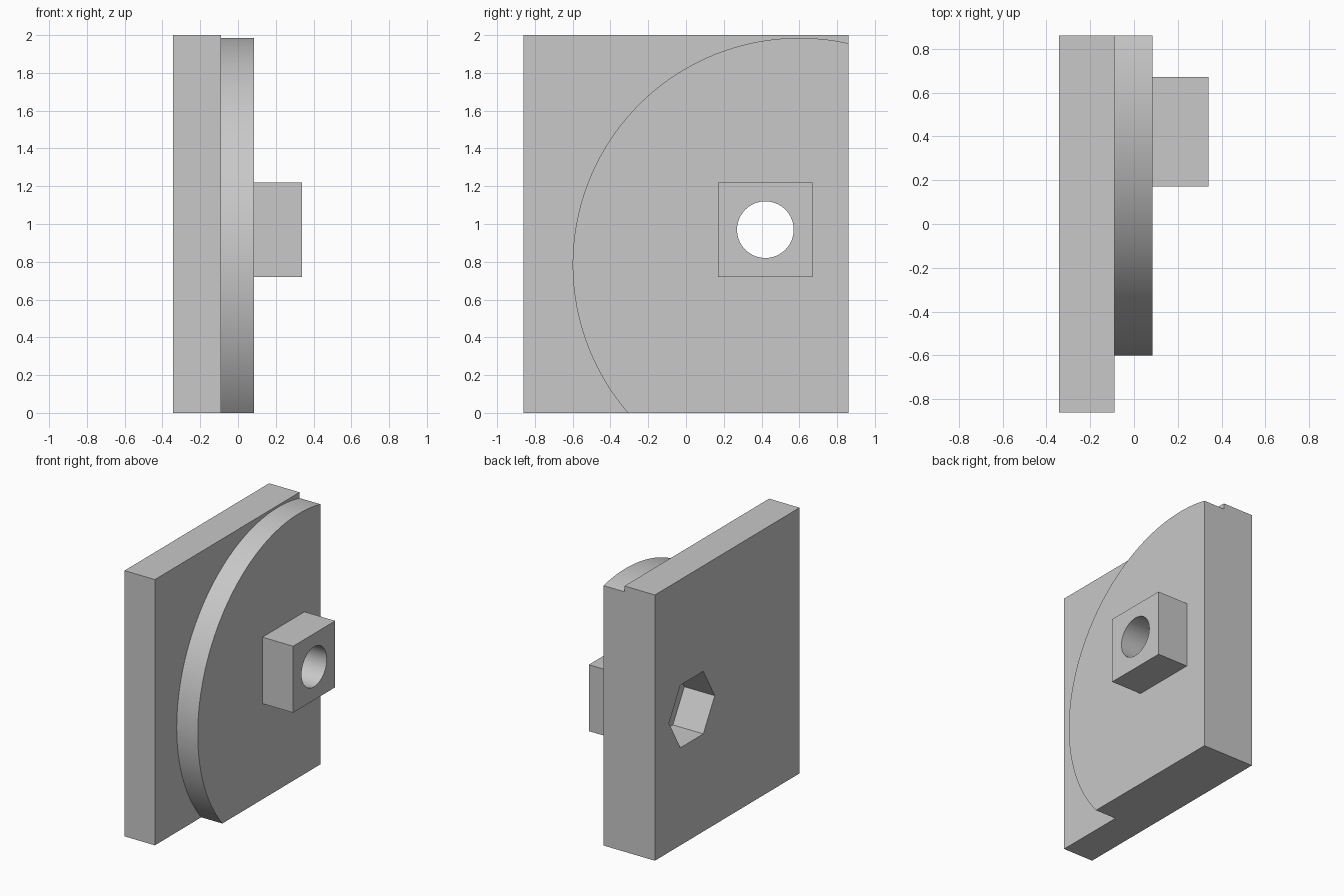
import bpy
import math

if "Cube" in bpy.data.objects:
    bpy.data.objects.remove(bpy.data.objects["Cube"], do_unlink=True)

grey = bpy.data.materials.new("plain grey")
grey.use_nodes = True
GREY = (0.58, 0.58, 0.58, 1)
grey.diffuse_color = GREY
grey.node_tree.nodes["Principled BSDF"].inputs["Base Color"].default_value = GREY


def prism(name, outline, x0, x1):
    """Extrude a (y, z) outline along x."""
    n = len(outline)
    verts = [(x, y, z) for x in (x0, x1) for y, z in outline]
    faces = [tuple(reversed(range(n))), tuple(range(n, 2 * n))]
    faces += [(i, (i + 1) % n, n + (i + 1) % n, n + i) for i in range(n)]
    mesh = bpy.data.meshes.new(name)
    mesh.from_pydata(verts, [], faces)
    mesh.materials.append(grey)
    obj = bpy.data.objects.new(name, mesh)
    bpy.context.collection.objects.link(obj)
    return obj


def rect(y0, y1, z0, z1):
    return [(y0, z0), (y1, z0), (y1, z1), (y0, z1)]


def arc(cy, cz, r, n, start=0.0, end=math.tau, closed=True):
    steps = n if closed else n - 1
    return [(cy + r * math.cos(start + (end - start) * i / steps),
             cz + r * math.sin(start + (end - start) * i / steps)) for i in range(n)]


def cut(obj, cutter):
    mod = obj.modifiers.new("cut " + cutter.name, 'BOOLEAN')
    mod.operation = 'DIFFERENCE'
    mod.solver = 'EXACT'
    mod.object = cutter


# Main dimensions
BACK, STEP, FACE, TIP = -0.343, -0.09, 0.085, 0.34
HALF, TOP = 0.86, 2.0
HOLE_Y, HOLE_Z = 0.42, 0.97

# Back plate
back_plate = prism("back_plate", rect(-HALF, HALF, 0, TOP), BACK, STEP)

# Raised disc trimmed by the bottom and rear edges of the plate
cy, cz, r = 0.60, 0.785, 1.20
a0 = math.acos((HALF - cy) / r)
a1 = math.pi + math.asin(cz / r)
profile = arc(cy, cz, r, 80, a0, a1, closed=False) + [(HALF, 0)]
raised_disc = prism("raised_disc", profile, STEP, FACE)

# Square boss
boss = prism("square_boss", rect(HOLE_Y - 0.25, HOLE_Y + 0.25, HOLE_Z - 0.25, HOLE_Z + 0.25), FACE, TIP)

# Round bolt hole and hexagonal nut pocket
bolt_cutter = prism("bolt_hole_cutter", arc(HOLE_Y, HOLE_Z, 0.15, 64), STEP - 0.1, TIP + 0.1)
nut_cutter = prism("nut_pocket_cutter", arc(HOLE_Y, HOLE_Z, 0.272, 6), BACK - 0.1, STEP + 0.1)
cut(back_plate, nut_cutter)
cut(raised_disc, bolt_cutter)
cut(boss, bolt_cutter)

# Apply the cuts and smooth the curved walls
for obj in (back_plate, raised_disc, boss):
    bpy.ops.object.select_all(action='DESELECT')
    obj.select_set(True)
    bpy.context.view_layer.objects.active = obj
    for mod in list(obj.modifiers):
        bpy.ops.object.modifier_apply(modifier=mod.name)
    bpy.ops.object.shade_smooth_by_angle(angle=math.radians(20))

for cutter in (bolt_cutter, nut_cutter):
    bpy.data.objects.remove(cutter, do_unlink=True)
